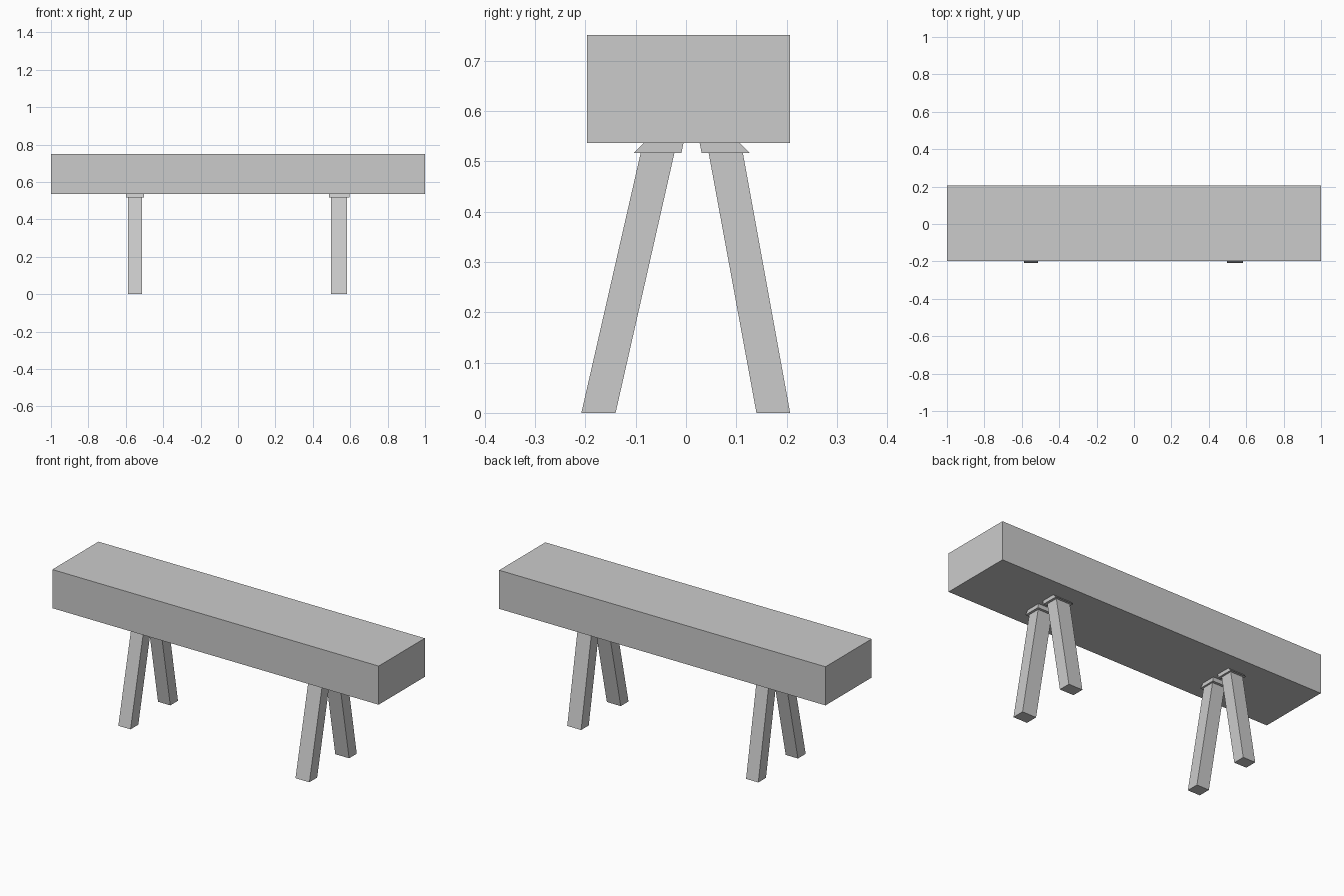
import bpy
import bmesh

if "Cube" in bpy.data.objects:
    bpy.data.objects.remove(bpy.data.objects["Cube"])


def prism(name, x0, x1, profile):
    """Extrude a y/z profile along x, from x0 to x1."""
    bm = bmesh.new()
    face = bm.faces.new([bm.verts.new((x0, y, z)) for y, z in profile])
    ext = bmesh.ops.extrude_face_region(bm, geom=[face])
    verts = [v for v in ext["geom"] if isinstance(v, bmesh.types.BMVert)]
    bmesh.ops.translate(bm, verts=verts, vec=(x1 - x0, 0, 0))
    bmesh.ops.recalc_face_normals(bm, faces=bm.faces)
    mesh = bpy.data.meshes.new(name)
    bm.to_mesh(mesh)
    bm.free()
    obj = bpy.data.objects.new(name, mesh)
    bpy.context.collection.objects.link(obj)
    return obj


BEAM_Z, CAP_Z, TOP_Z = 0.537, 0.517, 0.751

# Thick beam
prism("beam", -1, 1, [(-0.197, BEAM_Z), (0.207, BEAM_Z), (0.207, TOP_Z), (-0.197, TOP_Z)])

# Splayed leg and bevelled mounting cap profiles, seen from the right side
leg_profiles = {
    "front": [(-0.208, 0), (-0.140, 0), (-0.023, CAP_Z), (-0.090, CAP_Z)],
    "back": [(0.140, 0), (0.207, 0), (0.113, CAP_Z), (0.045, CAP_Z)],
}
cap_profiles = {
    "front": [(-0.104, CAP_Z), (-0.009, CAP_Z), (-0.005, BEAM_Z), (-0.084, BEAM_Z)],
    "back": [(0.031, CAP_Z), (0.126, CAP_Z), (0.106, BEAM_Z), (0.027, BEAM_Z)],
}

# Leg pairs: side, leg x range, cap x range
for side, leg_x, cap_x in (
    ("left", (-0.588, -0.513), (-0.599, -0.503)),
    ("right", (0.498, 0.583), (0.487, 0.596)),
):
    for end in ("front", "back"):
        prism(f"{end}_{side}_leg", *leg_x, leg_profiles[end])
        prism(f"{end}_{side}_cap", *cap_x, cap_profiles[end])
